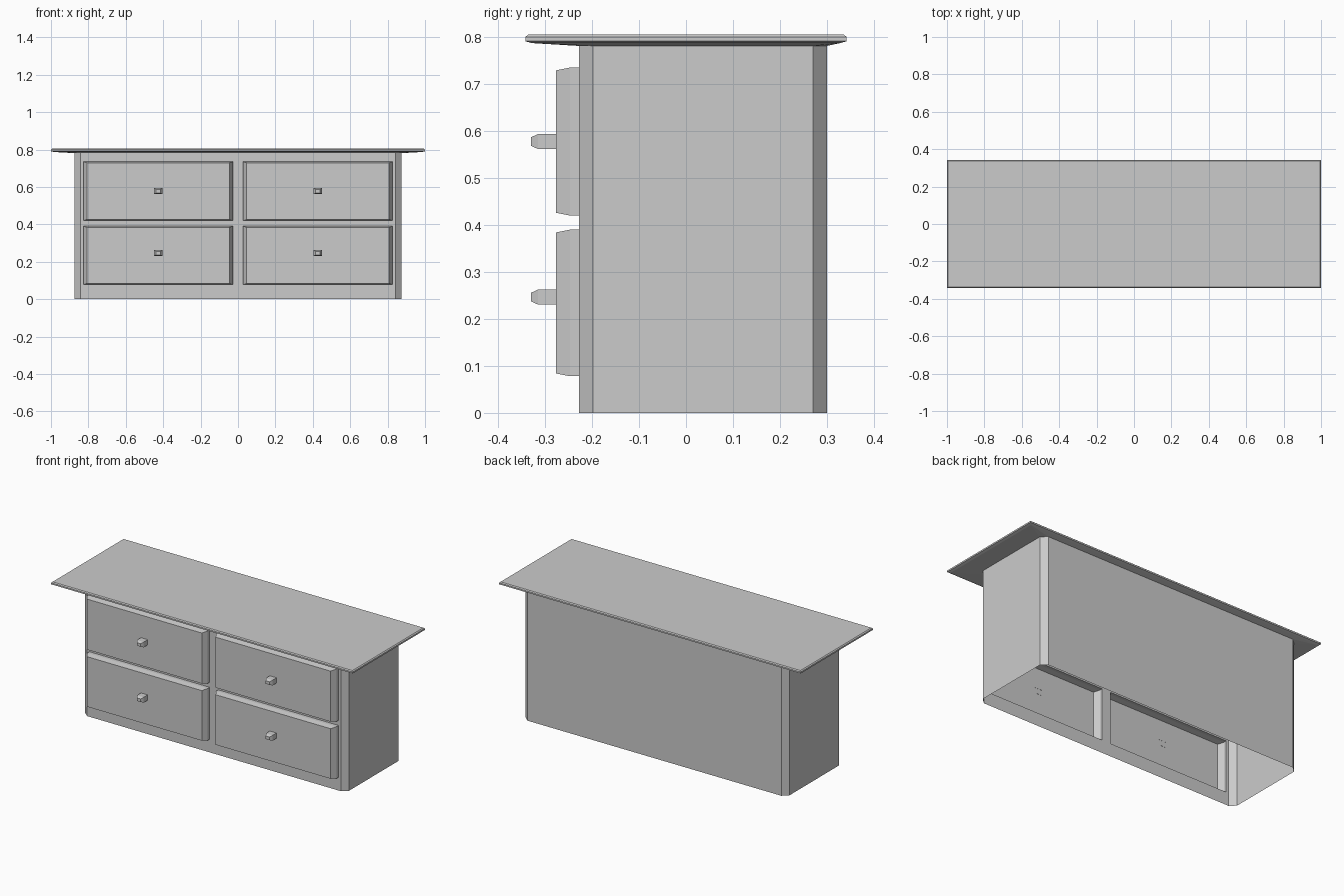
import bpy, bmesh

if "Cube" in bpy.data.objects:
    bpy.data.objects.remove(bpy.data.objects["Cube"])

FRONT = -0.228          # y of the cabinet's front panel
DX = (0.028, 0.826)     # drawer span in x (mirrored)
ROWS = ((0.078, 0.39), (0.42, 0.735))
OCT = [(-0.842, FRONT), (0.842, FRONT), (0.875, -0.198), (0.875, 0.27),
       (0.842, 0.30), (-0.842, 0.30), (-0.875, 0.27), (-0.875, -0.198)]
TOP_Z = 0.781


def finish(bm, name):
    bmesh.ops.remove_doubles(bm, verts=bm.verts, dist=1e-5)
    me = bpy.data.meshes.new(name)
    bm.to_mesh(me)
    bm.free()
    ob = bpy.data.objects.new(name, me)
    bpy.context.collection.objects.link(ob)
    return ob


def face(bm, pts):
    return bm.faces.new([bm.verts.new(p) for p in pts])


def loft(bm, rings, cap_start=False, cap_end=True):
    loops = [[bm.verts.new(p) for p in r] for r in rings]
    for a, b in zip(loops, loops[1:]):
        n = len(a)
        for i in range(n):
            j = (i + 1) % n
            bm.faces.new((a[i], a[j], b[j], b[i]))
    if cap_start:
        bm.faces.new(loops[0][::-1])
    if cap_end:
        bm.faces.new(loops[-1])


def rect_y(cx, cz, hx, hz, y):
    return [(cx - hx, y, cz - hz), (cx + hx, y, cz - hz),
            (cx + hx, y, cz + hz), (cx - hx, y, cz + hz)]


def rect_z(hx, hy, z):
    return [(-hx, -hy, z), (hx, -hy, z), (hx, hy, z), (-hx, hy, z)]


# cabinet shell: chamfered corners, open underneath
bm = bmesh.new()
for i in range(1, 8):
    (x0, y0), (x1, y1) = OCT[i], OCT[(i + 1) % 8]
    face(bm, [(x0, y0, 0), (x1, y1, 0), (x1, y1, TOP_Z), (x0, y0, TOP_Z)])
# front frame with the four drawer openings left out
xs = [-0.842, -DX[1], -DX[0], DX[0], DX[1], 0.842]
zs = [0, *ROWS[0], *ROWS[1], TOP_Z]
for i in range(5):
    for k in range(5):
        if i % 2 and k % 2:
            continue
        face(bm, [(xs[i], FRONT, zs[k]), (xs[i + 1], FRONT, zs[k]),
                  (xs[i + 1], FRONT, zs[k + 1]), (xs[i], FRONT, zs[k + 1])])
finish(bm, "cabinet_body")

# table top with softened edges
bm = bmesh.new()
loft(bm, [rect_z(0.985, 0.328, 0.787), rect_z(1.0, 0.342, 0.791),
          rect_z(1.0, 0.342, 0.80), rect_z(0.994, 0.336, 0.805)],
     cap_end=True)
# underside sloping in to the cabinet walls
outer = [(x * 0.985 / 0.875, (-0.328 if y < 0 else 0.328), 0.787) for x, y in OCT]
corner = {0: -1, 1: 1, 2: 1, 3: 1, 4: 1, 5: -1, 6: -1, 7: -1}
outer = [(corner[i] * 0.985, p[1], p[2]) for i, p in enumerate(outer)]
for i in range(8):
    j = (i + 1) % 8
    a, b = (*OCT[i], TOP_Z), (*OCT[j], TOP_Z)
    if outer[i] == outer[j]:
        face(bm, [outer[i], b, a])
    else:
        face(bm, [outer[i], outer[j], b, a])
finish(bm, "table_top")

# drawer fronts and knobs
for side, sx in (("left", -1), ("right", 1)):
    for row, (z0, z1) in zip(("lower", "upper"), ROWS):
        cx, cz = sx * sum(DX) / 2, (z0 + z1) / 2
        hx, hz = (DX[1] - DX[0]) / 2, (z1 - z0) / 2
        bm = bmesh.new()
        loft(bm, [rect_y(cx, cz, hx, hz, FRONT),
                  rect_y(cx, cz, hx, hz, -0.247),
                  rect_y(cx, cz, hx - 0.018, hz - 0.006, -0.277)])
        finish(bm, f"{side}_{row}_drawer")

        kz = cz + 0.0125 if row == "lower" else cz
        bm = bmesh.new()
        loft(bm, [rect_y(cx, kz, 0.022, 0.016, -0.276),
                  rect_y(cx, kz, 0.022, 0.016, -0.315),
                  rect_y(cx, kz, 0.012, 0.009, -0.330)])
        finish(bm, f"{side}_{row}_knob")
